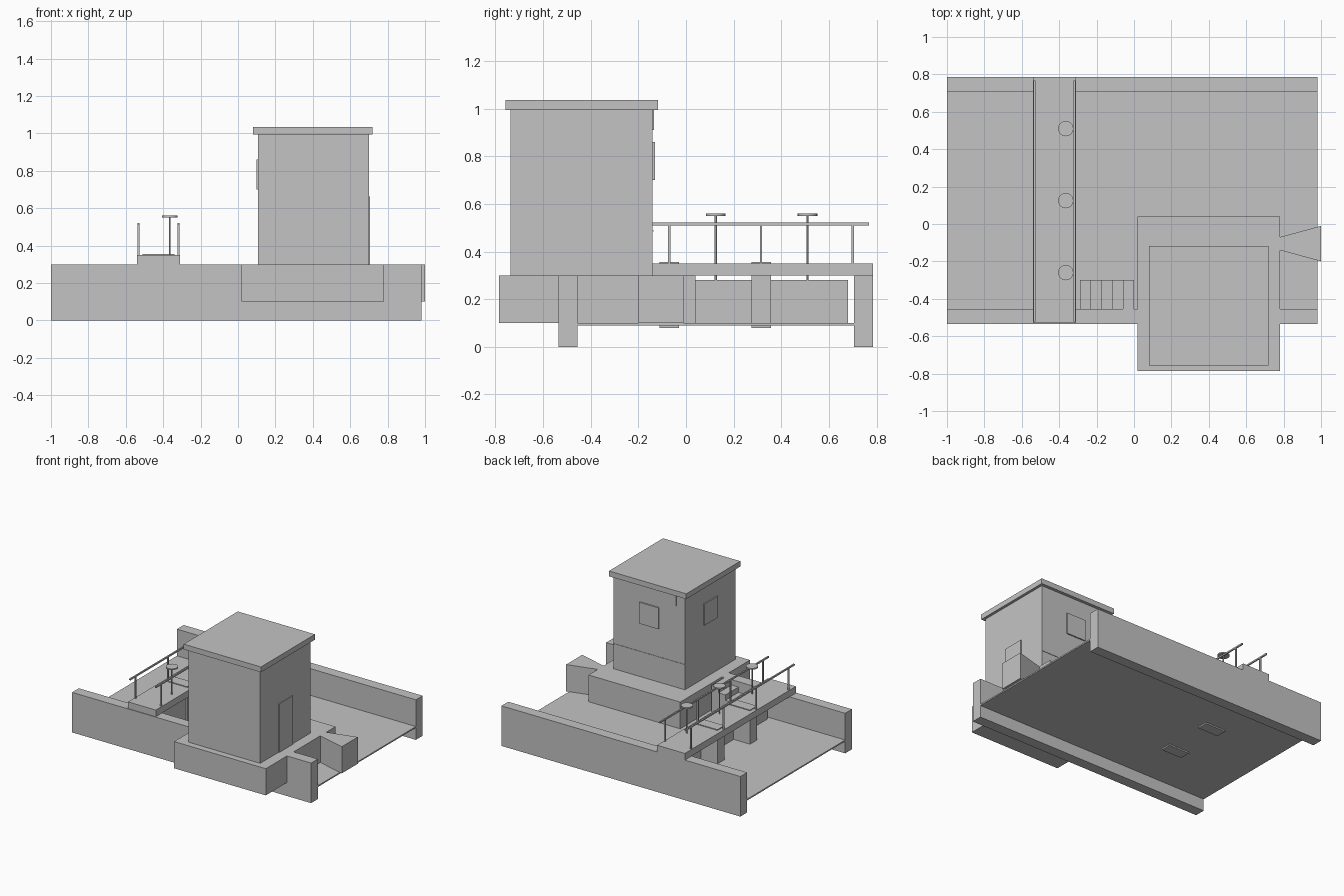
import bpy
import bmesh

cube = bpy.data.objects.get("Cube")
if cube:
    bpy.data.objects.remove(cube, do_unlink=True)

concrete = bpy.data.materials.new("pale_grey")
concrete.use_nodes = True
GREY = (0.55, 0.55, 0.55, 1)
concrete.diffuse_color = GREY
concrete.node_tree.nodes["Principled BSDF"].inputs["Base Color"].default_value = GREY


def finish(name, bm):
    bmesh.ops.recalc_face_normals(bm, faces=bm.faces)
    mesh = bpy.data.meshes.new(name)
    bm.to_mesh(mesh)
    bm.free()
    mesh.materials.append(concrete)
    obj = bpy.data.objects.new(name, mesh)
    bpy.context.collection.objects.link(obj)
    return obj


def box(name, x, y, z):
    """Box from (low, high) ranges on each axis."""
    bm = bmesh.new()
    bmesh.ops.create_cube(bm, size=1)
    for v in bm.verts:
        v.co = [(r[0] + r[1]) / 2 + c * (r[1] - r[0]) for r, c in zip((x, y, z), v.co)]
    return finish(name, bm)


def prism(name, outline, depth):
    """Extrude a 3D outline along a vector."""
    bm = bmesh.new()
    face = bm.faces.new([bm.verts.new(p) for p in outline])
    result = bmesh.ops.extrude_face_region(bm, geom=[face])
    moved = [g for g in result["geom"] if isinstance(g, bmesh.types.BMVert)]
    bmesh.ops.translate(bm, verts=moved, vec=depth)
    return finish(name, bm)


def cylinder(name, x, y, z, radius, sides=24):
    bm = bmesh.new()
    bmesh.ops.create_cone(bm, cap_ends=True, segments=sides, radius1=radius,
                          radius2=radius, depth=z[1] - z[0])
    bmesh.ops.translate(bm, verts=bm.verts, vec=(x, y, sum(z) / 2))
    obj = finish(name, bm)
    bpy.context.view_layer.objects.active = obj
    obj.select_set(True)
    bpy.ops.object.shade_smooth_by_angle()
    obj.select_set(False)


bpy.ops.object.select_all(action="DESELECT")

# Channel: floor and side walls
LENGTH = (-1, 0.98)
box("channel_floor", LENGTH, (-0.455, 0.705), (0.09, 0.10))
box("front_wall", LENGTH, (-0.535, -0.455), (0, 0.30))
box("back_wall", LENGTH, (0.705, 0.785), (0, 0.30))

# Platform with a flared block on its end
box("platform", (0.02, 0.78), (-0.785, 0.04), (0.10, 0.30))
prism("flared_block", [(0.78, -0.14, 0.1), (1, -0.2, 0.1), (1, -0.01, 0.1), (0.78, -0.07, 0.1)],
      (0, 0, 0.2))

# Tower, roof, door, windows
box("tower", (0.107, 0.70), (-0.737, -0.14), (0.30, 1.0))
box("tower_roof", (0.08, 0.72), (-0.757, -0.117), (0.995, 1.035))
box("door", (0.70, 0.706), (-0.52, -0.357), (0.30, 0.663))
box("back_window", (0.32, 0.48), (-0.14, -0.131), (0.70, 0.86))
box("side_window", (0.098, 0.107), (-0.52, -0.36), (0.70, 0.86))
box("wall_pipe", (0.175, 0.185), (-0.14, -0.134), (0.91, 0.995))
box("wall_strip", (0.107, 0.70), (-0.14, -0.137), (0.485, 0.49))

# Steps up to the platform
STEPS = 5
TREAD = 0.058
profile = [(-STEPS * TREAD, 0.1)]
for i in range(STEPS):
    left = (i - STEPS) * TREAD
    height = 0.1 + 0.04 * (i + 1)
    profile += [(left, height), (left + TREAD, height)]
profile.append((0, 0.1))
prism("steps", [(x, -0.455, z) for x, z in profile], (0, 0.155, 0))

# Footbridge on piers
box("bridge_deck", (-0.54, -0.31), (-0.53, 0.785), (0.30, 0.35))
for i, y in enumerate((-0.07, 0.315)):
    box(f"pier_{i + 1}", (-0.51, -0.34), (y - 0.041, y + 0.041), (0.08, 0.356))

# Railings on both sides
for side, x in (("outer", -0.532), ("inner", -0.318)):
    box(f"{side}_rail", (x - 0.005, x + 0.005), (-0.52, 0.768), (0.51, 0.521))
    for i in range(4):
        y = -0.455 + i * 0.385
        box(f"{side}_rail_post_{i + 1}", (x - 0.005, x + 0.005), (y - 0.005, y + 0.005), (0.35, 0.515))

# Sluice gates with spindles and handwheels
for i, y in enumerate((-0.26, 0.125, 0.51)):
    box(f"gate_{i + 1}", (-0.375, -0.355), (y - 0.17, y + 0.17), (0.10, 0.28))
    cylinder(f"gate_spindle_{i + 1}", -0.365, y, (0.27, 0.555), 0.005, 12)
    cylinder(f"handwheel_{i + 1}", -0.365, y, (0.55, 0.56), 0.041)
